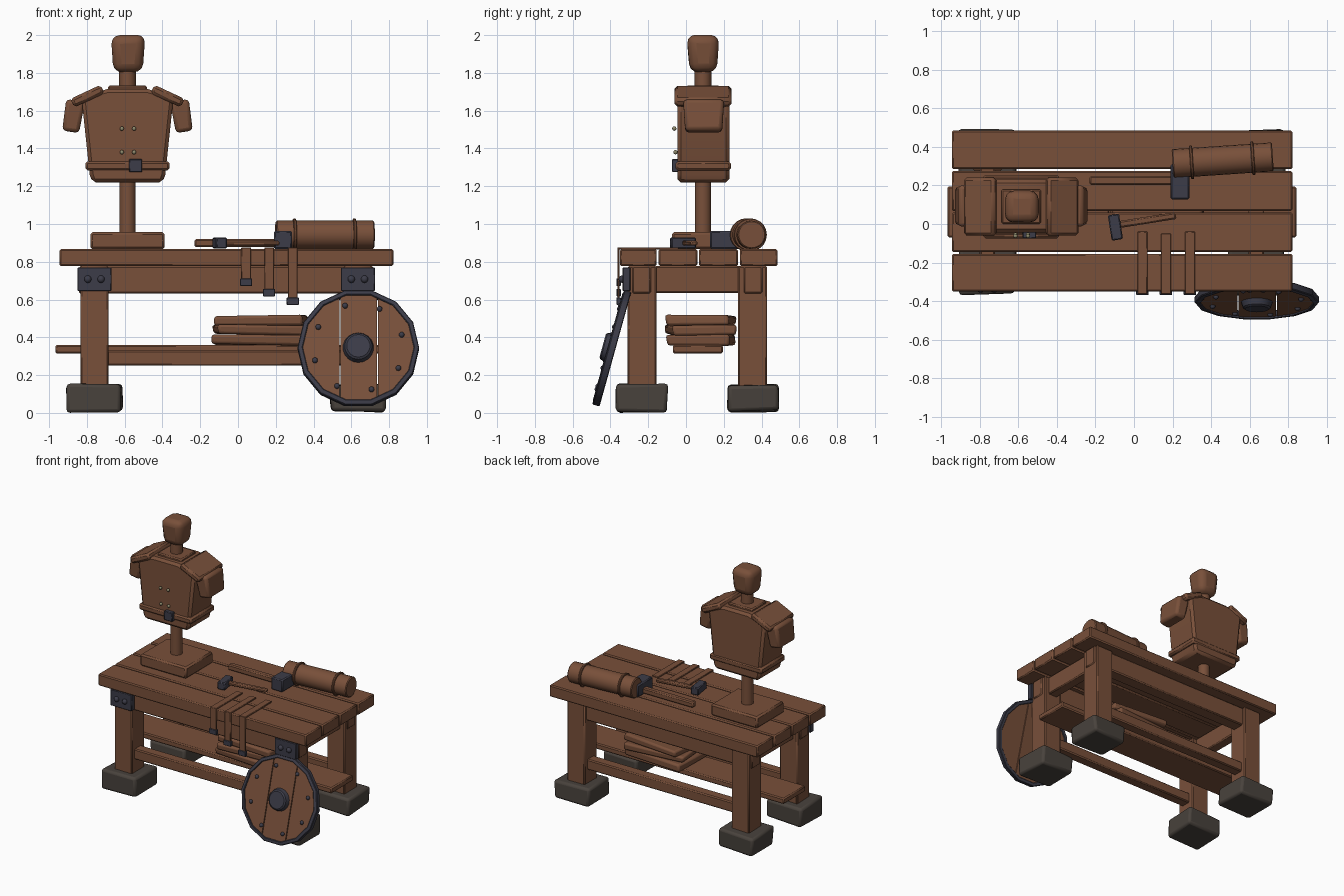
import bpy, bmesh, math, random
from mathutils import Vector, Matrix

random.seed(4)
if "Cube" in bpy.data.objects:
    bpy.data.objects.remove(bpy.data.objects["Cube"])


def material(name, rgb):
    m = bpy.data.materials.new(name)
    m.use_nodes = True
    m.diffuse_color = (*rgb, 1)
    bsdf = m.node_tree.nodes["Principled BSDF"]
    bsdf.inputs["Base Color"].default_value = (*rgb, 1)
    bsdf.inputs["Roughness"].default_value = 0.8
    return m


WOOD = material("brown wood", (0.19, 0.08, 0.042))
IRON = material("dark iron", (0.045, 0.045, 0.065))
STONE = material("grey stone", (0.066, 0.055, 0.046))
BRASS = material("pale brass", (0.27, 0.25, 0.15))


def finish(bm, name, mat, bevel=0.0, segments=1, matrix=None):
    bmesh.ops.recalc_face_normals(bm, faces=bm.faces)
    me = bpy.data.meshes.new(name)
    bm.to_mesh(me)
    bm.free()
    me.materials.append(mat)
    ob = bpy.data.objects.new(name, me)
    bpy.context.collection.objects.link(ob)
    if matrix is not None:
        ob.matrix_world = matrix
    if bevel:
        mod = ob.modifiers.new("soft edges", "BEVEL")
        mod.width, mod.segments = bevel, segments
    bpy.ops.object.select_all(action="DESELECT")
    ob.select_set(True)
    bpy.context.view_layer.objects.active = ob
    bpy.ops.object.shade_smooth_by_angle(angle=math.radians(35))
    return ob


def box(name, xs, ys, zs, mat=WOOD, bevel=0.008, segments=1, rot=0, axis="Z",
        taper=1.0, jitter=0.0):
    """Box from bounds; taper scales its bottom, rot turns it about its centre."""
    lo, hi = Vector((xs[0], ys[0], zs[0])), Vector((xs[1], ys[1], zs[1]))
    bm = bmesh.new()
    bmesh.ops.create_cube(bm, size=1)
    for v in bm.verts:
        v.co *= hi - lo
        if v.co.z < 0:
            v.co.x *= taper
            v.co.y *= taper
        v.co += Vector([random.uniform(-jitter, jitter) for _ in range(3)])
    spin = Matrix.Rotation(math.radians(rot), 4, axis)
    return finish(bm, name, mat, bevel, segments, Matrix.Translation((lo + hi) / 2) @ spin)


def rod(name, a, b, r, mat=WOOD, sides=16, r2=None, bevel=0.0):
    """Cylinder running from point a to point b."""
    a, b = Vector(a), Vector(b)
    bm = bmesh.new()
    bmesh.ops.create_cone(bm, cap_ends=True, segments=sides, radius1=r,
                          radius2=r if r2 is None else r2, depth=(b - a).length)
    turn = (b - a).to_track_quat("Z", "Y").to_matrix().to_4x4()
    return finish(bm, name, mat, bevel, 1, Matrix.Translation((a + b) / 2) @ turn)


def stud(name, centre, r, mat=IRON):
    bm = bmesh.new()
    bmesh.ops.create_uvsphere(bm, u_segments=10, v_segments=6, radius=r)
    return finish(bm, name, mat, matrix=Matrix.Translation(centre))


def extrude_profile(name, points, y0, y1, mat=WOOD, bevel=0.01):
    """Closed x-z outline extruded along y."""
    bm = bmesh.new()
    face = bm.faces.new([bm.verts.new((x, y0, z)) for x, z in points])
    new = bmesh.ops.extrude_face_region(bm, geom=[face])["geom"]
    moved = [g for g in new if isinstance(g, bmesh.types.BMVert)]
    bmesh.ops.translate(bm, verts=moved, vec=(0, y1 - y0, 0))
    return finish(bm, name, mat, bevel)


# Table top planks
for i, ys in enumerate([(-.35, -.155), (-.145, .06), (.068, .275), (.285, .485)]):
    box(f"top_plank_{i + 1}", (-.945, .822), ys, (.777, .867))

# Legs on stone feet
for side, x in (("right", -.76), ("left", .635)):
    for end, y in (("front", -.233), ("back", .353)):
        box(f"{end}_{side}_leg", (x - .075, x + .075), (y - .077, y + .077), (.13, .777))
        box(f"{end}_{side}_foot", (x - .145, x + .145), (y - .133, y + .133), (.008, .15),
            STONE, .018, 2, jitter=.008)
    box(f"{side}_end_apron", (x - .04, x + .04), (-.17, .29), (.635, .777))
    # Iron corner plate with two bolts
    box(f"{side}_corner_plate", (x - .09, x + .09), (-.335, -.295), (.645, .77), IRON, .004)
    for dx in (-.035, .035):
        stud(f"{side}_plate_bolt", (x + dx, -.337, .708), .02)

# Long aprons, low rails and shelf board
for end, y in (("front", -.235), ("back", .355)):
    box(f"{end}_apron", (-.842, .717), (y - .05, y + .05), (.632, .777))
    box(f"{end}_rail", (-.76, .64), (y - .04, y + .04), (.25, .33))
box("shelf_board", (-.967, .842), (-.07, .195), (.315, .36))

# Stack of short boards on the shelf
for i, turn in enumerate((-3, 5, -5)):
    z = .36 + i * .053
    box(f"stacked_board_{i + 1}", (-.13 + i * .01, .36), (-.09, .245), (z, z + .05), WOOD,
        .014, 2, rot=turn, jitter=.006)

# Training dummy: stand, post and torso
CX, CY = -.585, .09
box("dummy_base", (CX - .197, CX + .197), (CY - .165, CY + .165), (.867, .957), bevel=.012)
rod("dummy_post", (CX, CY, .95), (CX, CY, 1.25), .043)
half = [(.185, 1.22), (.2, 1.26), (.242, 1.655), (.2, 1.685), (.105, 1.715)]
outline = [(CX + x, z) for x, z in half] + [(CX - x, z) for x, z in reversed(half)]
extrude_profile("dummy_torso", outline, CY - .135, CY + .14, bevel=.018)
box("dummy_belt", (CX - .223, CX + .223), (CY - .145, CY + .147), (1.283, 1.332), bevel=.012)
box("belt_buckle", (-.577, -.507), (-.075, -.04), (1.275, 1.343), IRON, .004)
for x in (-.615, -.55):
    for z, y in ((1.505, -.062), (1.38, -.056)):
        stud("chest_rivet", (x, y, z), .0115, BRASS)

# Shoulder pads and arm stumps, mirrored
for side, s in (("right", -1), ("left", 1)):
    px, ax = CX + s * .212, CX + s * .288
    box(f"{side}_shoulder_pad", (px - .088, px + .088), (CY - .15, CY + .15),
        (1.652, 1.702), bevel=.014, rot=s * 25, axis="Y")
    box(f"{side}_arm_stump", (ax - .05, ax + .05), (CY - .105, CY + .112), (1.487, 1.655),
        bevel=.02, segments=2, rot=s * -9, axis="Y", taper=.9)

# Collar, neck and head
box("dummy_collar", (CX - .102, CX + .102), (CY - .09, CY + .09), (1.69, 1.733))
rod("dummy_neck", (CX, CY, 1.72), (CX, CY, 1.84), .044)
box("dummy_head", (CX - .087, CX + .092), (CY - .083, CY + .085), (1.803, 2.0), bevel=.046,
    segments=3, taper=.84, jitter=.004)

# Bedroll with two binding rings
A, B = Vector((.2, .313, .943)), Vector((.72, .348, .943))
rod("bedroll", A, B, .075, sides=20, bevel=.006)
for t in (.19, .8):
    c, d = A.lerp(B, t), (B - A).normalized() * .008
    rod("bedroll_ring", c - d, c + d, .087, sides=20, bevel=.004)

# Large and small hammers
box("mallet_handle", (-.23, .22), (.203, .248), (.877, .92), bevel=.008)
box("mallet_head", (.19, .287), (.128, .31), (.868, .964), IRON, .008)
box("hammer_handle", (-.11, .22), (0, .036), (.885, .912), rot=9)
box("hammer_head", (-.126, -.067), (-.083, .05), (.87, .928), IRON, .006, rot=9)

# Straps draped over the front edge, with iron tips
for i, (x, y, z) in enumerate([(.043, -.04, .7), (.165, -.05, .645), (.29, -.04, .6)]):
    box(f"strap_{i + 1}_top", (x - .026, x + .026), (-.362, y), (.864, .876), bevel=.003)
    box(f"strap_{i + 1}_hang", (x - .026, x + .026), (-.363, -.351), (z, .876), bevel=.003)
    box(f"strap_{i + 1}_tip", (x - .032, x + .032), (-.369, -.345), (z - .028, z + .012),
        IRON, .003)

# Round shield leaning on the table, built facing -y and then tilted
SIDES, R, RIM = 14, .322, .294
shield = []
bm = bmesh.new()
loops = [[bm.verts.new((r * math.sin(a), y, r * math.cos(a)))
          for a in [math.tau * (k + .5) / SIDES for k in range(SIDES)]]
         for r, y in ((R, -.018), (R, .02), (RIM, .02), (RIM, -.024))]
for j in range(4):
    p, q = loops[j], loops[(j + 1) % 4]
    for k in range(SIDES):
        n = (k + 1) % SIDES
        bm.faces.new((p[k], p[n], q[n], q[k]))
shield.append(finish(bm, "shield_rim", IRON, .004))

for i, (x0, x1) in enumerate([(-R, -.1), (-.094, .099), (.105, R)]):
    bm = bmesh.new()
    bmesh.ops.create_cone(bm, cap_ends=True, segments=SIDES * 2, radius1=RIM + .006,
                          radius2=RIM + .006, depth=.026)
    bmesh.ops.rotate(bm, verts=bm.verts, matrix=Matrix.Rotation(math.pi / 2, 3, "X"))
    for cut, direction in ((x0, -1), (x1, 1)):
        geom = bm.verts[:] + bm.edges[:] + bm.faces[:]
        res = bmesh.ops.bisect_plane(bm, geom=geom, plane_co=(cut, 0, 0),
                                     plane_no=(direction, 0, 0), clear_outer=True)
        edges = [e for e in res["geom_cut"] if isinstance(e, bmesh.types.BMEdge)]
        if edges:
            bmesh.ops.contextual_create(bm, geom=edges)
    shield.append(finish(bm, f"shield_plank_{i + 1}", WOOD))

shield.append(rod("shield_boss", (0, 0, 0), (0, -.05, 0), .086, IRON, 18, r2=.07, bevel=.008))
for k in range(8):
    a = math.radians(17 + 45 * k)
    shield.append(stud("shield_rivet", (.24 * math.cos(a), -.015, .24 * math.sin(a)), .015))
lean = Matrix.Translation((.637, -.393, .342)) @ Matrix.Rotation(math.radians(-15.5), 4, "X")
for ob in shield:
    ob.matrix_world = lean @ ob.matrix_basis
